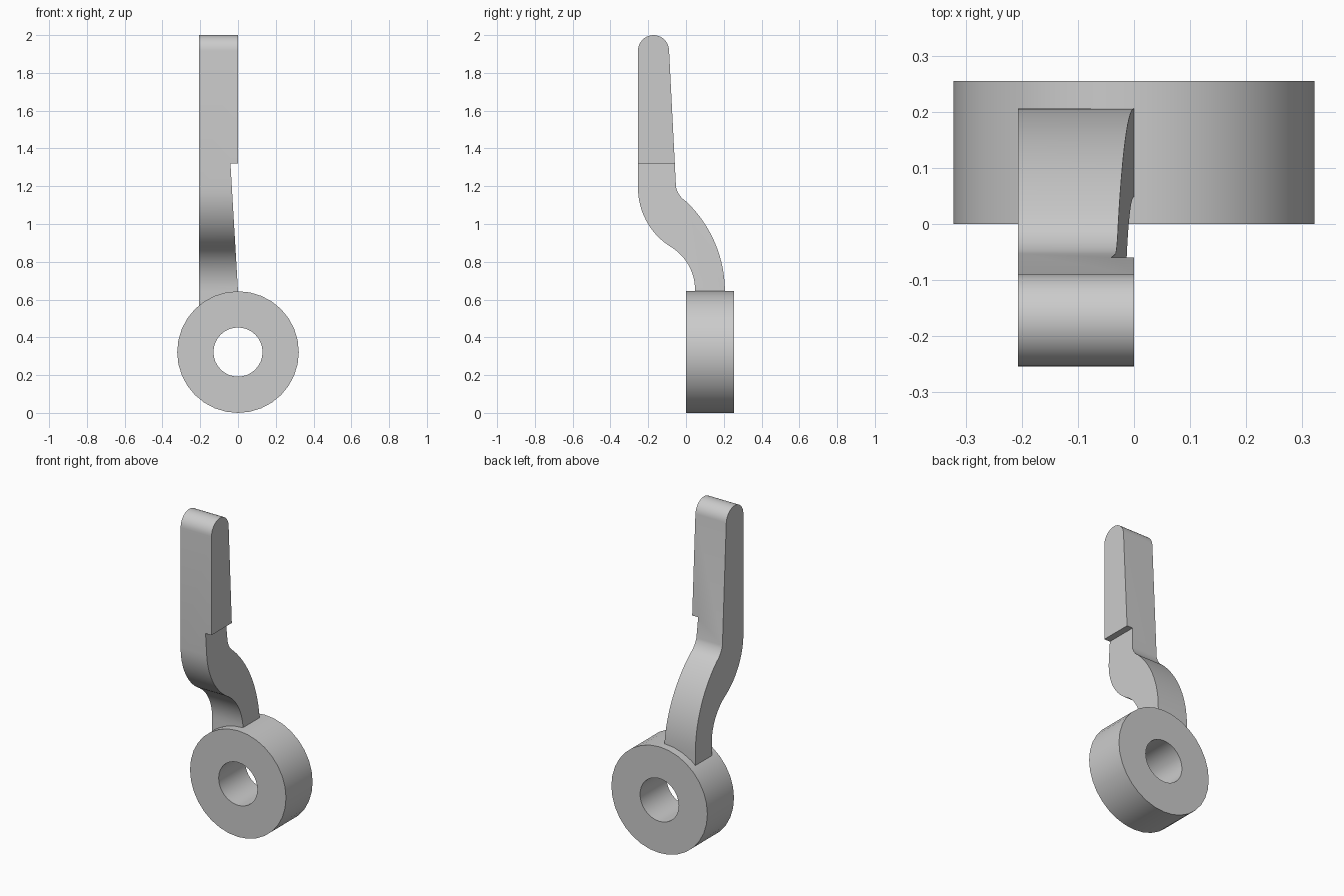
import bpy, bmesh, math
from mathutils import Vector

cube = bpy.data.objects.get("Cube")
if cube:
    bpy.data.objects.remove(cube, do_unlink=True)

GREY = (0.6, 0.6, 0.6, 1)
metal = bpy.data.materials.new("plain grey")
metal.use_nodes = True
metal.diffuse_color = GREY
metal.node_tree.nodes["Principled BSDF"].inputs["Base Color"].default_value = GREY

HUB_Z, HUB_R, BORE_R, DEPTH = 0.322, 0.322, 0.13, 0.255


def arc(a, m, b, n=12):
    """Points on the circular arc from a through m to b."""
    (ax, ay), (mx, my), (bx, by) = a, m, b
    d = 2 * (ax * (my - by) + mx * (by - ay) + bx * (ay - my))
    sa, sm, sb = ax * ax + ay * ay, mx * mx + my * my, bx * bx + by * by
    cx = (sa * (my - by) + sm * (by - ay) + sb * (ay - my)) / d
    cy = (sa * (bx - mx) + sm * (ax - bx) + sb * (mx - ax)) / d
    r = math.hypot(ax - cx, ay - cy)
    t0, tm, t1 = (math.atan2(y - cy, x - cx) for x, y in (a, m, b))
    full = 2 * math.pi
    sweep = (t1 - t0) % full
    if (tm - t0) % full > sweep:
        sweep -= full
    return [(cx + r * math.cos(t0 + sweep * i / n),
             cy + r * math.sin(t0 + sweep * i / n)) for i in range(n + 1)]


def prism(name, points, offset):
    """Extrude a flat 3D outline by an offset vector."""
    bm = bmesh.new()
    face = bm.faces.new([bm.verts.new(p) for p in points])
    ext = bmesh.ops.extrude_face_region(bm, geom=[face])
    moved = [v for v in ext["geom"] if isinstance(v, bmesh.types.BMVert)]
    bmesh.ops.translate(bm, verts=moved, vec=Vector(offset))
    bmesh.ops.recalc_face_normals(bm, faces=bm.faces[:])
    mesh = bpy.data.meshes.new(name)
    bm.to_mesh(mesh)
    bm.free()
    mesh.materials.append(metal)
    obj = bpy.data.objects.new(name, mesh)
    bpy.context.collection.objects.link(obj)
    return obj


def disc(name, radius, y0, y1, n=32):
    ring = [(radius * math.sin(math.tau * i / n), y0,
             HUB_Z + radius * math.cos(math.tau * i / n)) for i in range(n)]
    return prism(name, ring, (0, y1 - y0, 0))


def cut(obj, cutter):
    """Subtract the cutter, then delete it."""
    mod = obj.modifiers.new("cut", "BOOLEAN")
    mod.operation, mod.solver, mod.object = "DIFFERENCE", "EXACT", cutter
    bpy.context.view_layer.objects.active = obj
    bpy.ops.object.modifier_apply(modifier=mod.name)
    bpy.data.objects.remove(cutter, do_unlink=True)


# Ring-shaped hub
hub = disc("hub", HUB_R, 0, DEPTH)
cut(hub, disc("bore_cutter", BORE_R, -0.1, DEPTH + 0.1))

# Cranked arm: side outline with rounded tip, extruded across its width
outline = ([(0.048, 0.5)]
           + arc((0.048, 0.645), (0.01, 0.788), (-0.09, 0.885))
           + arc((-0.09, 0.885), (-0.211, 1.018), (-0.254, 1.19))[1:]
           + arc((-0.254, 1.917), (-0.172, 2.0), (-0.09, 1.925), 16)
           + arc((-0.053, 1.196), (-0.037, 1.157), (0, 1.12), 6)
           + arc((0, 1.12), (0.17, 0.857), (0.206, 0.645), 14)[1:]
           + [(0.206, 0.5)])
arm = prism("arm", [(-0.207, y, z) for y, z in outline], (0.207, 0, 0))

# Tapered relief below the step on the arm's inner side
relief = [(0, 0.645), (-0.04, 1.32), (0.1, 1.32), (0.1, 0.645)]
cut(arm, prism("relief_cutter", [(x, -0.5, z) for x, z in relief], (0, 1, 0)))

# Seat the foot of the arm on the round hub
cut(arm, disc("hub_cutter", HUB_R, -0.1, DEPTH + 0.1))

bpy.ops.object.select_all(action="DESELECT")
for obj in (hub, arm):
    obj.select_set(True)
bpy.context.view_layer.objects.active = arm
bpy.ops.object.shade_smooth_by_angle(angle=math.radians(30))
